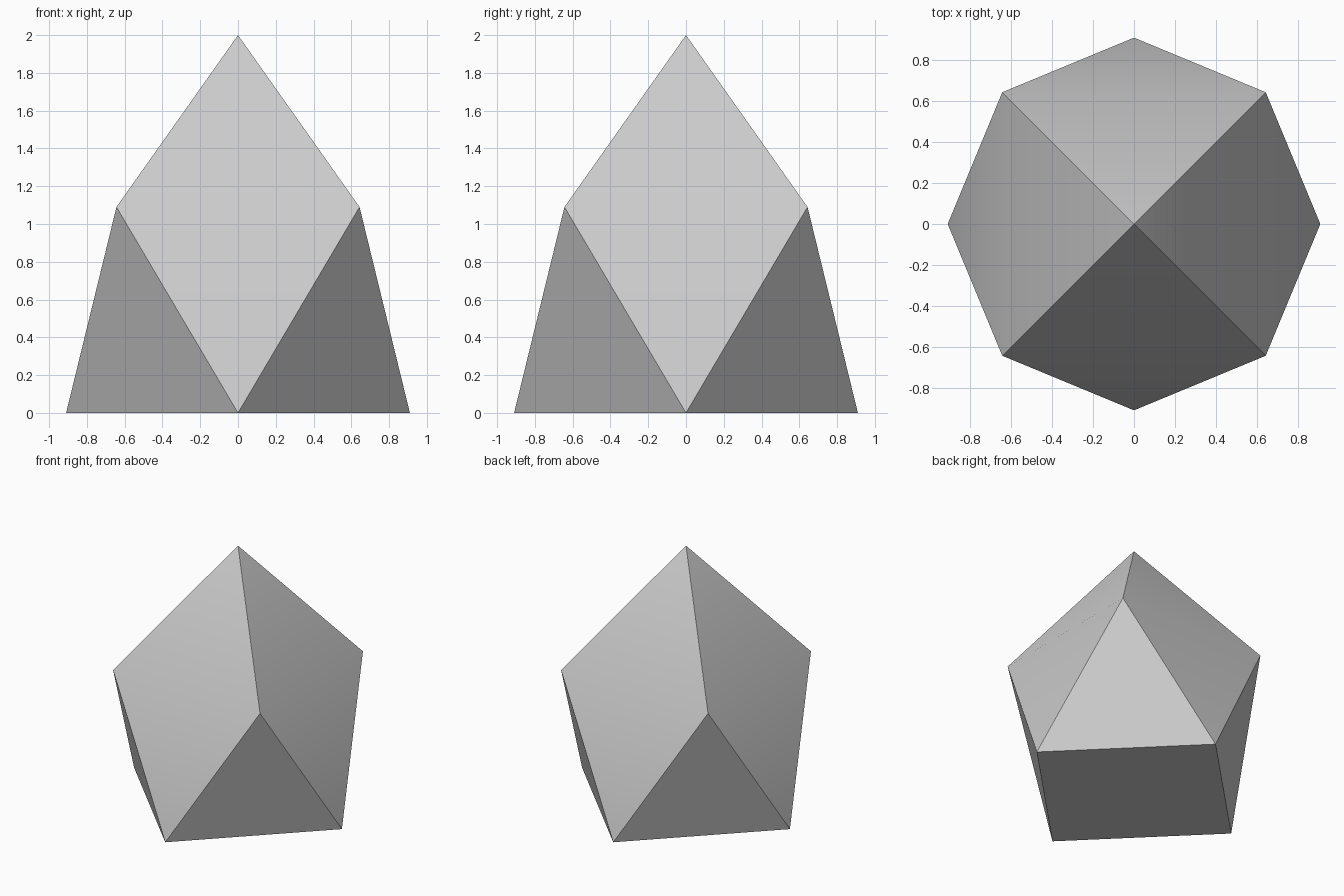
import bpy, bmesh
from math import cos, sin, pi, radians

cube = bpy.data.objects.get("Cube")
if cube:
    bpy.data.objects.remove(cube, do_unlink=True)

RADIUS = 0.91
SHOULDER_Z = 1.09
APEX_Z = 2.0

# Single grey material
grey = bpy.data.materials.new("light grey")
grey.use_nodes = True
colour = (0.6, 0.6, 0.6, 1)
grey.diffuse_color = colour
grey.node_tree.nodes["Principled BSDF"].inputs["Base Color"].default_value = colour

bm = bmesh.new()


def ring(z, turn):
    """Four points on a circle at height z."""
    return [bm.verts.new((RADIUS * cos(turn + i * pi / 2),
                          RADIUS * sin(turn + i * pi / 2), z)) for i in range(4)]


# Square foot, shoulder ring turned an eighth, and the tip
foot = ring(0, 0)
shoulder = ring(SHOULDER_Z, pi / 4)
tip = bm.verts.new((0, 0, APEX_Z))

bm.faces.new(foot[::-1])
for i in range(4):
    j = (i + 1) % 4
    bm.faces.new((foot[i], foot[j], shoulder[i]))      # upright triangle
    bm.faces.new((foot[j], shoulder[j], shoulder[i]))  # lower half of a kite
    bm.faces.new((shoulder[i], shoulder[j], tip))      # upper half of a kite

bmesh.ops.recalc_face_normals(bm, faces=bm.faces[:])
mesh = bpy.data.meshes.new("faceted_gem")
bm.to_mesh(mesh)
bm.free()
mesh.materials.append(grey)

gem = bpy.data.objects.new("faceted_gem", mesh)
bpy.context.collection.objects.link(gem)

# The shallow fold across each kite is smooth, all other edges stay sharp
bpy.ops.object.select_all(action='DESELECT')
gem.select_set(True)
bpy.context.view_layer.objects.active = gem
bpy.ops.object.shade_smooth_by_angle(angle=radians(30))
